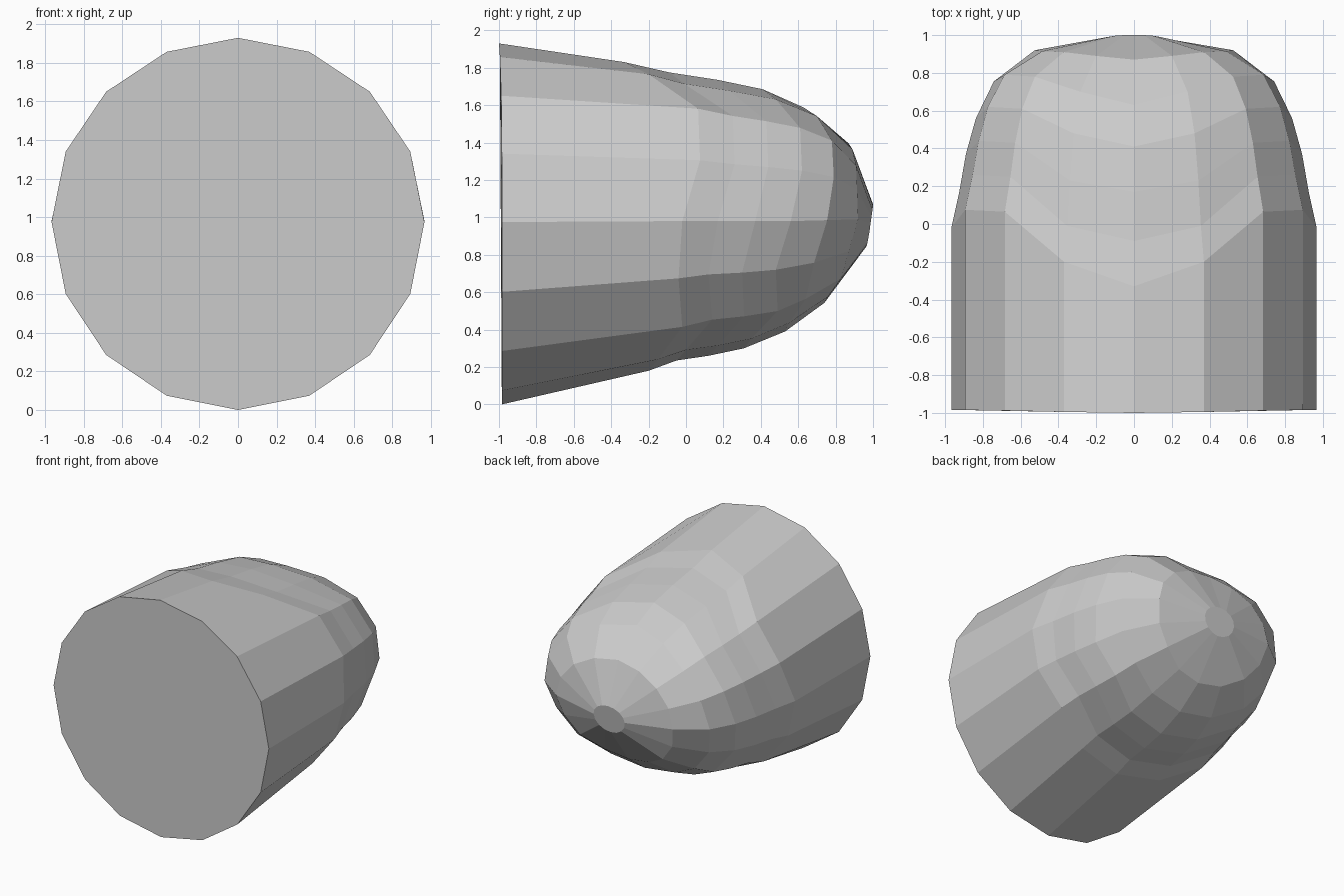
import bpy, bmesh
from math import sin, cos, pi

SIDES = 16

# Ring sizes: half width, middle z, top z, bottom z
sizes = [
    (0.967, 0.975, 1.93, 0.0),
    (0.967, 0.98, 1.83, 0.18),
    (0.925, 0.98, 1.775, 0.235),
    (0.89, 0.98, 1.735, 0.26),
    (0.837, 0.98, 1.685, 0.30),
    (0.742, 0.985, 1.587, 0.39),
    (0.525, 0.99, 1.395, 0.543),
    (0.14, 0.965, 1.07, 0.845),
]

# Ring depth (y) at nine steps from top to bottom
depths = [
    (-1.0, -0.995, -0.988, -0.985, -0.985, -0.985, -0.985, -0.985, -0.985),
    (-0.33, -0.20, 0.065, 0.075, -0.02, -0.04, -0.02, -0.15, -0.20),
    (-0.09, -0.01, 0.25, 0.26, 0.17, 0.12, 0.14, 0.0, -0.05),
    (0.17, 0.23, 0.43, 0.44, 0.37, 0.30, 0.31, 0.17, 0.12),
    (0.41, 0.48, 0.61, 0.62, 0.56, 0.48, 0.49, 0.35, 0.31),
    (0.63, 0.70, 0.78, 0.79, 0.755, 0.685, 0.64, 0.55, 0.53),
    (0.87, 0.89, 0.91, 0.915, 0.92, 0.87, 0.83, 0.76, 0.74),
    (1.0, 1.0, 0.997, 0.992, 0.986, 0.98, 0.973, 0.968, 0.965),
]


def add_ring(bm, size, depth):
    width, mid, top, bottom = size
    ring = []
    for i in range(SIDES):
        a = pi / 2 - 2 * pi * i / SIDES
        s = sin(a)
        z = mid + s * (top - mid if s > 0 else mid - bottom)
        ring.append(bm.verts.new((width * cos(a), depth[min(i, SIDES - i)], z)))
    return ring


# Faceted shell lofted from flat front to blunt rear tip
bm = bmesh.new()
rings = [add_ring(bm, s, d) for s, d in zip(sizes, depths)]
for a, b in zip(rings, rings[1:]):
    for i in range(SIDES):
        j = (i + 1) % SIDES
        bm.faces.new((a[i], a[j], b[j], b[i]))

# Front and rear caps
bm.faces.new(rings[0])
bm.faces.new(rings[-1])
bmesh.ops.recalc_face_normals(bm, faces=bm.faces[:])

mesh = bpy.data.meshes.new("rounded_shell")
bm.to_mesh(mesh)
bm.free()
bpy.context.collection.objects.link(bpy.data.objects.new("rounded_shell", mesh))
